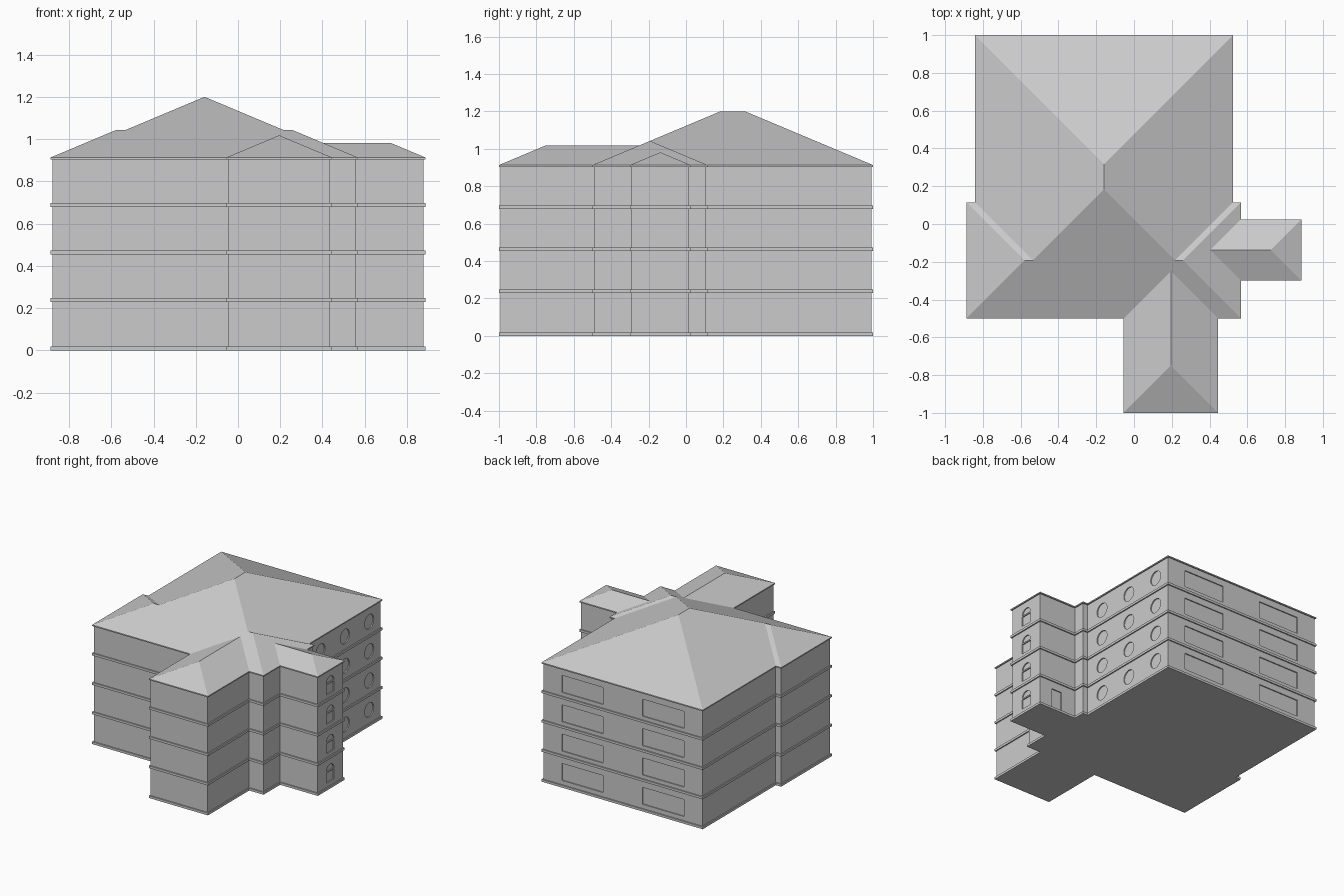
import bpy, bmesh, math
from mathutils import Vector

if "Cube" in bpy.data.objects:
    bpy.data.objects.remove(bpy.data.objects["Cube"])

EAVE, SLOPE, FLOOR = 0.913, 0.42, 0.225
INSET, RECESS = 0.009, 0.008

# plan outline (counter-clockwise), at the edge of the bands
PLAN = [(-.887, -.5), (-.055, -.5), (-.055, -1), (.445, -1), (.445, -.5), (.567, -.5),
        (.567, -.3), (.887, -.3), (.887, .025), (.567, .025), (.567, .115), (.525, .115),
        (.525, 1), (-.842, 1), (-.842, .115), (-.887, .115)]


def inset(pts, d):
    """Move every edge of a right-angled outline inward by d."""
    out = []
    for i, p in enumerate(pts):
        p = Vector(p)
        a = (p - Vector(pts[i - 1])).normalized()
        b = (Vector(pts[(i + 1) % len(pts)]) - p).normalized()
        out.append(p + d * Vector((-a.y - b.y, a.x + b.x)))
    return out


def new_object(name, bm):
    bmesh.ops.recalc_face_normals(bm, faces=bm.faces)
    me = bpy.data.meshes.new(name)
    bm.to_mesh(me)
    bm.free()
    ob = bpy.data.objects.new(name, me)
    bpy.context.collection.objects.link(ob)
    return ob


def add_prism(bm, loop, vec):
    """Closed prism from a 3D outline pushed along vec."""
    face = bm.faces.new([bm.verts.new(p) for p in loop])
    ext = bmesh.ops.extrude_face_region(bm, geom=[face], use_keep_orig=True)
    bmesh.ops.translate(bm, vec=vec, verts=[v for v in ext["geom"] if isinstance(v, bmesh.types.BMVert)])


def slab(name, pts, z0, z1):
    bm = bmesh.new()
    add_prism(bm, [(p[0], p[1], z0) for p in pts], (0, 0, z1 - z0))
    return new_object(name, bm)


# walls and floor bands
walls = slab("walls", inset(PLAN, INSET), 0.001, EAVE - .002)
for i in range(5):
    z = i * FLOOR + .004 * (0 < i < 4)
    slab(f"floor_band_{i}", PLAN, z if i < 4 else .904, z + .018 if i < 4 else EAVE)

# recessed windows and door, cut from the walls
cut = bmesh.new()


def recess_x(wall, pts):
    add_prism(cut, [(wall - INSET - RECESS, y, z) for y, z in pts], (.05, 0, 0))


def recess_y(wall, pts):
    add_prism(cut, [(x, wall - INSET - RECESS, z) for x, z in pts], (0, .05, 0))


def rect(u, w, z0, z1):
    return [(u - w / 2, z0), (u + w / 2, z0), (u + w / 2, z1), (u - w / 2, z1)]


def arc(u, z, r, a0, a1, n):
    return [(u + r * math.cos(math.radians(a0 + (a1 - a0) * k / n)),
             z + r * math.sin(math.radians(a0 + (a1 - a0) * k / n))) for k in range(n + 1)]


for f in range(4):
    z = f * FLOOR
    for x in (.183, -.5):                                   # wide back windows
        recess_y(1, rect(x, .35, z + .05, z + .18)) if x < 0 else recess_y(1, rect(.184, .35, z + .05, z + .18))
    for y in (.2625, .5575, .8525):                         # round side windows
        recess_x(.525, arc(y, z + .12, .055, 0, 360, 24)[:-1])
    recess_x(.887, rect(-.137, .09, z + .05, z + .125))     # arched wing window, lower pane
    recess_x(.887, arc(-.137, z + .135, .045, 0, 180, 12))  # upper pane above the transom
recess_y(.025, rect(.725, .085, .0185, .17))                # side door

cutter = new_object("window_cutter", cut)
cutter.hide_render = True
cutter.hide_viewport = True
mod = walls.modifiers.new("windows", "BOOLEAN")
mod.operation, mod.solver, mod.object = "DIFFERENCE", "EXACT", cutter


# hipped roofs, all with the same pitch
def roof(name, verts, faces):
    bm = bmesh.new()
    vs = [bm.verts.new(v) for v in verts]
    for f in faces:
        bm.faces.new([vs[i] for i in f])
    return new_object(name, bm)


def hip_roof(name, x0, x1, y0, y1):
    h = min(x1 - x0, y1 - y0) / 2
    top = EAVE + h * SLOPE
    corners = [(x0, y0, EAVE), (x1, y0, EAVE), (x1, y1, EAVE), (x0, y1, EAVE)]
    if x1 - x0 > y1 - y0:
        ridge = [(x0 + h, y0 + h, top), (x1 - h, y0 + h, top)]
        faces = [(0, 1, 5, 4), (1, 2, 5), (2, 3, 4, 5), (3, 0, 4)]
    else:
        ridge = [(x0 + h, y0 + h, top), (x0 + h, y1 - h, top)]
        faces = [(0, 1, 4), (1, 2, 5, 4), (2, 3, 5), (3, 0, 4, 5)]
    return roof(name, corners + ridge, faces + [(3, 2, 1, 0)])


def wing_roof(name, a, b, end, joint, along_y):
    """Hip at the free end, ridge running into the main roof slope."""
    h, m = (b - a) / 2, (a + b) / 2
    s = 1 if joint > end else -1
    top = EAVE + h * SLOPE
    pts = [(a, end, EAVE), (b, end, EAVE), (b, joint, EAVE), (a, joint, EAVE),
           (m, end + s * h, top), (m, joint + s * h, top)]
    if not along_y:
        pts = [(v, u, z) for u, v, z in pts]
    return roof(name, pts, [(0, 1, 4), (1, 2, 5, 4), (3, 0, 4, 5), (2, 3, 5), (3, 2, 1, 0)])


hip_roof("main_roof", -.842, .525, -.5, 1)
hip_roof("cross_roof", -.887, .567, -.5, .115)
wing_roof("front_wing_roof", -.055, .445, -1, -.5, True)
wing_roof("side_wing_roof", -.3, .025, .887, .567, False)
